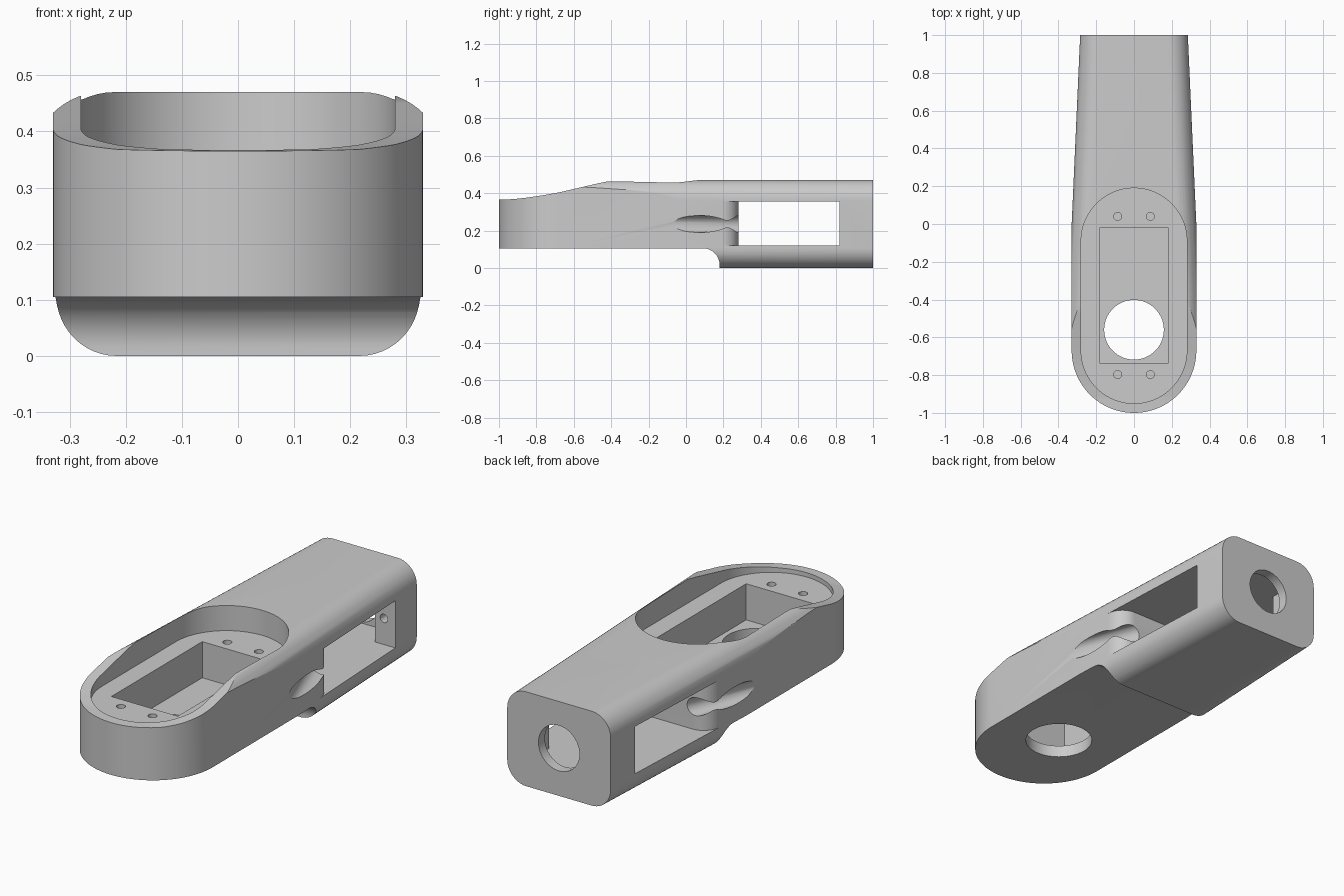
import bpy, bmesh
from math import sin, cos, pi, radians
from mathutils import Vector

if "Cube" in bpy.data.objects:
    bpy.data.objects.remove(bpy.data.objects["Cube"])


def loft(name, rings):
    """Closed solid skinned through rings of 3D points, capped at both ends."""
    bm = bmesh.new()
    vs = [[bm.verts.new(p) for p in ring] for ring in rings]
    n = len(vs[0])
    for a, b in zip(vs, vs[1:]):
        for i in range(n):
            bm.faces.new((a[i], a[(i + 1) % n], b[(i + 1) % n], b[i]))
    bm.faces.new(vs[0])
    bm.faces.new(vs[-1])
    bmesh.ops.recalc_face_normals(bm, faces=bm.faces)
    me = bpy.data.meshes.new(name)
    bm.to_mesh(me)
    bm.free()
    ob = bpy.data.objects.new(name, me)
    bpy.context.collection.objects.link(ob)
    return ob


def arc(cx, cy, r, a0, a1, n=12):
    return [(cx + r * cos(radians(a0 + (a1 - a0) * i / n)),
             cy + r * sin(radians(a0 + (a1 - a0) * i / n))) for i in range(n + 1)]


def plan_prism(name, pts, z0, z1):
    return loft(name, [[(x, y, z) for x, y in pts] for z in (z0, z1)])


def side_prism(name, pts, x=0.6):
    return loft(name, [[(s * x, y, z) for y, z in pts] for s in (-1, 1)])


def box(name, x, y0, y1, z0, z1):
    return plan_prism(name, [(-x, y0), (x, y0), (x, y1), (-x, y1)], z0, z1)


def rod(name, a, b, r, n=32):
    a, b = Vector(a), Vector(b)
    q = (b - a).to_track_quat('Z', 'Y')
    circle = [q @ Vector((r * cos(2 * pi * i / n), r * sin(2 * pi * i / n), 0)) for i in range(n)]
    return loft(name, [[p + c for c in circle] for p in (a, b)])


def rounded_section(y, w, h=0.47, r=0.105):
    pts = []
    for cx, cz, a in ((w - r, r, -90), (w - r, h - r, 0), (r - w, h - r, 90), (r - w, r, 180)):
        pts += arc(cx, cz, r, a, a + 90)
    return [(x, y, z) for x, z in pts]


def combine(target, tool, op='DIFFERENCE'):
    tool.hide_render = True
    m = target.modifiers.new(tool.name, 'BOOLEAN')
    m.object, m.operation, m.solver = tool, op, 'EXACT'
    bpy.context.view_layer.objects.active = target
    bpy.ops.object.modifier_apply(modifier=m.name)
    bpy.data.objects.remove(tool, do_unlink=True)


# Tapered rounded bar, trimmed to a round-nosed outline
arm = loft("arm_housing", [rounded_section(-1.1, 0.3795), rounded_section(1.0, 0.285)])
outline = arc(0, -0.67, 0.33, 180, 360, 64) + [(0.33, 1.1), (-0.33, 1.1)]
combine(arm, plan_prism("outline", outline, -0.1, 0.6), 'INTERSECT')

# Raised underside with rounded step, and the curved drop of the front rim
combine(arm, side_prism("step", [(-1.3, 0.105)] + arc(0.09, 0.015, 0.09, 90, 0)
                        + [(0.18, -0.1), (-1.3, -0.1)]))
rim = [(-1.3, 0.364), (-1, 0.365), (-0.92, 0.368), (-0.85, 0.376), (-0.75, 0.391), (-0.67, 0.406),
       (-0.55, 0.434), (-0.48, 0.450), (-0.40, 0.467), (-0.35, 0.476), (-0.35, 0.7), (-1.3, 0.7)]
combine(arm, side_prism("rim_drop", rim))

# Oblong top recess, rectangular well, round floor opening, screw holes
recess = arc(0, -0.67, 0.28, 180, 360, 48) + arc(0, -0.09, 0.28, 0, 180, 48)
combine(arm, plan_prism("recess", recess, 0.345, 0.7))
combine(arm, box("well", 0.183, -0.735, -0.02, 0.165, 0.5))
combine(arm, rod("floor_opening", (0, -0.56, 0), (0, -0.56, 0.25), 0.158, 64))
for x in (-0.087, 0.087):
    for y in (-0.797, 0.04):
        combine(arm, rod("screw_hole", (x, y, 0.2), (x, y, 0.4), 0.021, 24))

# Side window through the arm, with rounded front wall
window = ([(0.5, 0.82), (-0.5, 0.82), (-0.5, 0.19)] + arc(-0.231, 0.19, 0.09, 180, 90)
          + arc(0.231, 0.19, 0.09, 90, 0) + [(0.5, 0.19)])
combine(arm, plan_prism("window", window, 0.12, 0.355))

# Rear pocket, shaft hole, rear screw holes and slanted cable grooves
combine(arm, box("rear_pocket", 0.18, 0.8, 0.95, 0.12, 0.355))
combine(arm, rod("shaft_hole", (0, 0.9, 0.2375), (0, 1.1, 0.2375), 0.113, 48))
for s in (-1, 1):
    combine(arm, rod("rear_screw", (s * 0.23, 0.78, 0.25), (s * 0.23, 0.93, 0.25), 0.021, 24))
    combine(arm, rod("groove", (s * 0.463, -0.3, 0.235), (s * 0.206, 0.4, 0.235), 0.045))

# Smooth curved walls, crisp edges
bpy.ops.object.select_all(action='DESELECT')
arm.select_set(True)
bpy.context.view_layer.objects.active = arm
bpy.ops.object.shade_smooth_by_angle(angle=radians(25))
